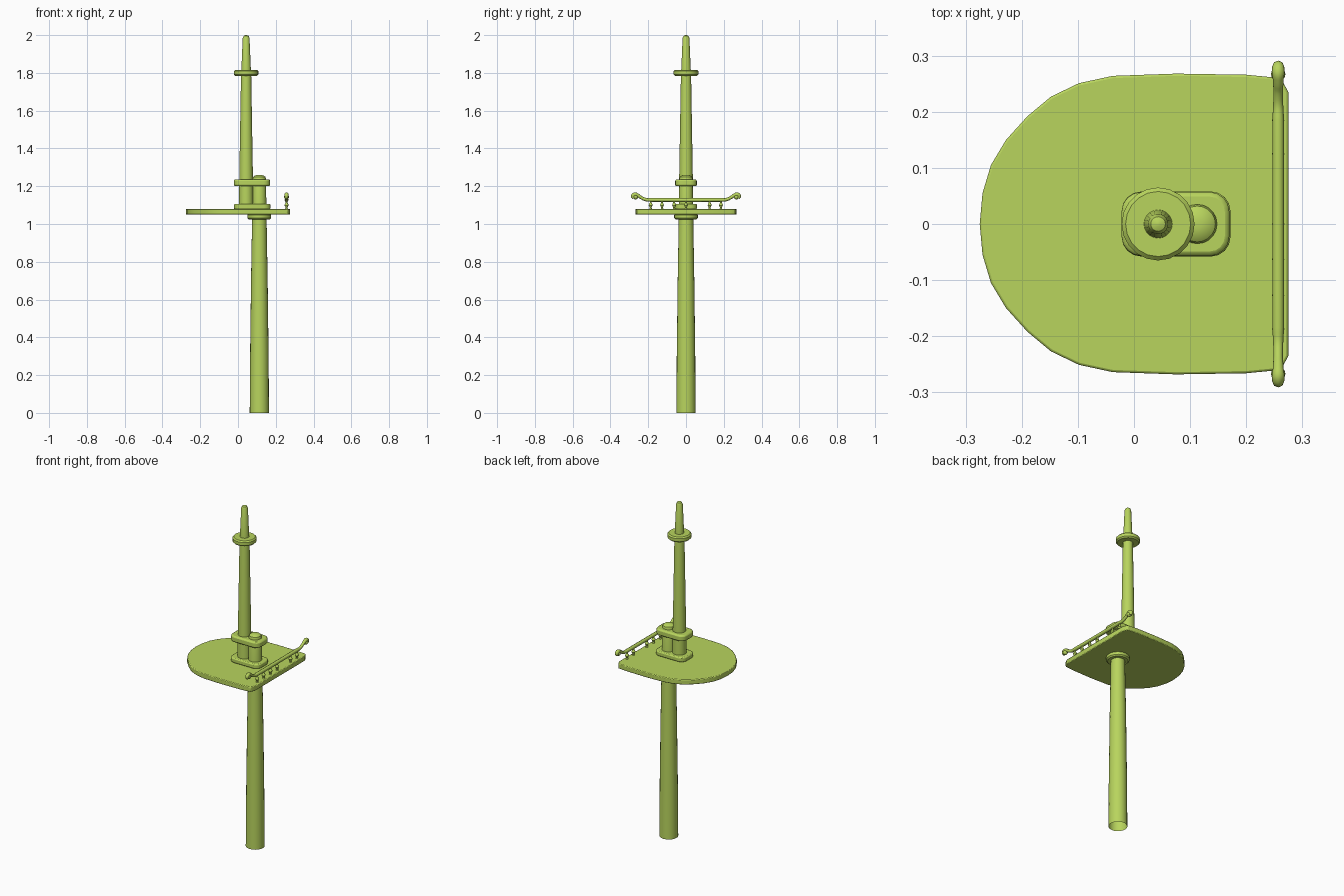
import bpy, bmesh, math

if "Cube" in bpy.data.objects:
    bpy.data.objects.remove(bpy.data.objects["Cube"])

paint = bpy.data.materials.new("lime_green")
paint.use_nodes = True
colour = (0.48, 0.66, 0.11, 1)
paint.diffuse_color = colour
paint.node_tree.nodes["Principled BSDF"].inputs["Base Color"].default_value = colour

LOWER_X, UPPER_X, RAIL_X = 0.113, 0.043, 0.257


def finish(name, bm, location=(0, 0, 0), bevel=0):
    bmesh.ops.recalc_face_normals(bm, faces=bm.faces)
    mesh = bpy.data.meshes.new(name)
    bm.to_mesh(mesh)
    bm.free()
    obj = bpy.data.objects.new(name, mesh)
    bpy.context.collection.objects.link(obj)
    obj.location = location
    mesh.materials.append(paint)
    if bevel:
        mod = obj.modifiers.new("soft_edges", "BEVEL")
        mod.width, mod.segments, mod.limit_method = bevel, 2, "ANGLE"
        mod.angle_limit = math.radians(50)
    bpy.ops.object.select_all(action="DESELECT")
    obj.select_set(True)
    bpy.context.view_layer.objects.active = obj
    bpy.ops.object.shade_smooth_by_angle(angle=math.radians(35))
    return obj


def lathe(name, profile, x, y=0, sides=20, open_base=False):
    """Turn a (radius, height) profile around a vertical axis."""
    bm = bmesh.new()
    rings = [[bm.verts.new((r * math.cos(2 * math.pi * i / sides),
                            r * math.sin(2 * math.pi * i / sides), z))
              for i in range(sides)] for r, z in profile]
    for low, high in zip(rings, rings[1:]):
        for i in range(sides):
            j = (i + 1) % sides
            bm.faces.new((low[i], low[j], high[j], high[i]))
    bm.faces.new(rings[-1])
    if not open_base:
        bm.faces.new(rings[0])
    return finish(name, bm, (x, y, 0))


def slab(name, outline, z0, z1, bevel):
    """Extrude a flat outline upwards."""
    bm = bmesh.new()
    face = bm.faces.new([bm.verts.new((x, y, z0)) for x, y in outline])
    grown = bmesh.ops.extrude_face_region(bm, geom=[face])["geom"]
    top = [v for v in grown if isinstance(v, bmesh.types.BMVert)]
    bmesh.ops.translate(bm, verts=top, vec=(0, 0, z1 - z0))
    return finish(name, bm, bevel=bevel)


def rounded_rectangle(x0, x1, half_y, radius):
    points = []
    for cx, cy, start in ((x1 - radius, half_y - radius, 0), (x0 + radius, half_y - radius, 90),
                          (x0 + radius, radius - half_y, 180), (x1 - radius, radius - half_y, 270)):
        for step in range(5):
            a = math.radians(start + step * 22.5)
            points.append((cx + radius * math.cos(a), cy + radius * math.sin(a)))
    return points


def collar(name, x, radius, z0, z1, soft=0.007):
    lathe(name, [(radius - soft, z0), (radius, z0 + soft),
                 (radius, z1 - soft), (radius - soft, z1)], x)


# Masts
lathe("lower_mast", [(0.051, 0), (0.049, 0.3), (0.044, 0.7), (0.038, 1.05), (0.035, 1.24),
                     (0.032, 1.25), (0.023, 1.257), (0.008, 1.26)], LOWER_X, open_base=True)
lathe("upper_mast", [(0.038, 1.08), (0.036, 1.25), (0.027, 1.79), (0.025, 1.82),
                     (0.018, 1.985), (0.013, 1.996), (0.004, 2.0)], UPPER_X)

# Collars on the masts
collar("lower_collar", LOWER_X, 0.063, 1.025, 1.055)
collar("upper_collar", UPPER_X, 0.065, 1.784, 1.816)

# Platform with a rounded side and a straight side
half = [(-0.27, 0.055), (-0.255, 0.105), (-0.228, 0.15), (-0.19, 0.192), (-0.148, 0.227),
        (-0.098, 0.251), (-0.038, 0.264), (0.075, 0.268), (0.2, 0.266), (0.262, 0.26),
        (0.275, 0.235)]
outline = [(-0.275, 0)] + half + [(x, -y) for x, y in reversed(half)]
slab("platform", outline, 1.05, 1.08, 0.004)

# Plates joining the two masts
slab("mast_base_plate", rounded_rectangle(-0.022, 0.172, 0.058, 0.035), 1.078, 1.106, 0.006)
slab("mast_cap", rounded_rectangle(-0.022, 0.17, 0.057, 0.035), 1.2, 1.236, 0.008)

# Handrail, swept up at both ends into small scrolls
side = [(0.277, 1.136, 0.8), (0.281, 1.149, 1), (0.271, 1.156, 1.1), (0.256, 1.152, 0.9),
        (0.236, 1.139, 0.8), (0.212, 1.129, 0.85), (0.185, 1.128, 1)]
path = [(-y, z, s) for y, z, s in side] + list(reversed(side))
curve = bpy.data.curves.new("handrail", "CURVE")
curve.dimensions = "3D"
curve.bevel_depth, curve.bevel_resolution = 0.0105, 2
curve.use_fill_caps = True
curve.resolution_u = 4
spline = curve.splines.new("BEZIER")
spline.bezier_points.add(len(path) - 1)
for point, (y, z, size) in zip(spline.bezier_points, path):
    point.co = (RAIL_X, y, z)
    point.radius = size
    point.handle_left_type = point.handle_right_type = "AUTO"
curve.materials.append(paint)
rail = bpy.data.objects.new("handrail", curve)
bpy.context.collection.objects.link(rail)

# Scroll knobs at the rail ends
for label, sign in (("left", 1), ("right", -1)):
    bm = bmesh.new()
    bmesh.ops.create_uvsphere(bm, u_segments=12, v_segments=8, radius=0.013)
    finish("rail_knob_" + label, bm, (RAIL_X, sign * 0.267, 1.143))

# Turned balusters
for n, y in enumerate((-0.187, -0.127, -0.063, 0, 0.125, 0.185)):
    lathe(f"baluster_{n + 1}", [(0.008, 1.078), (0.005, 1.086), (0.007, 1.092), (0.011, 1.099),
                                (0.009, 1.106), (0.005, 1.112), (0.005, 1.125)],
          RAIL_X, y, sides=10)
